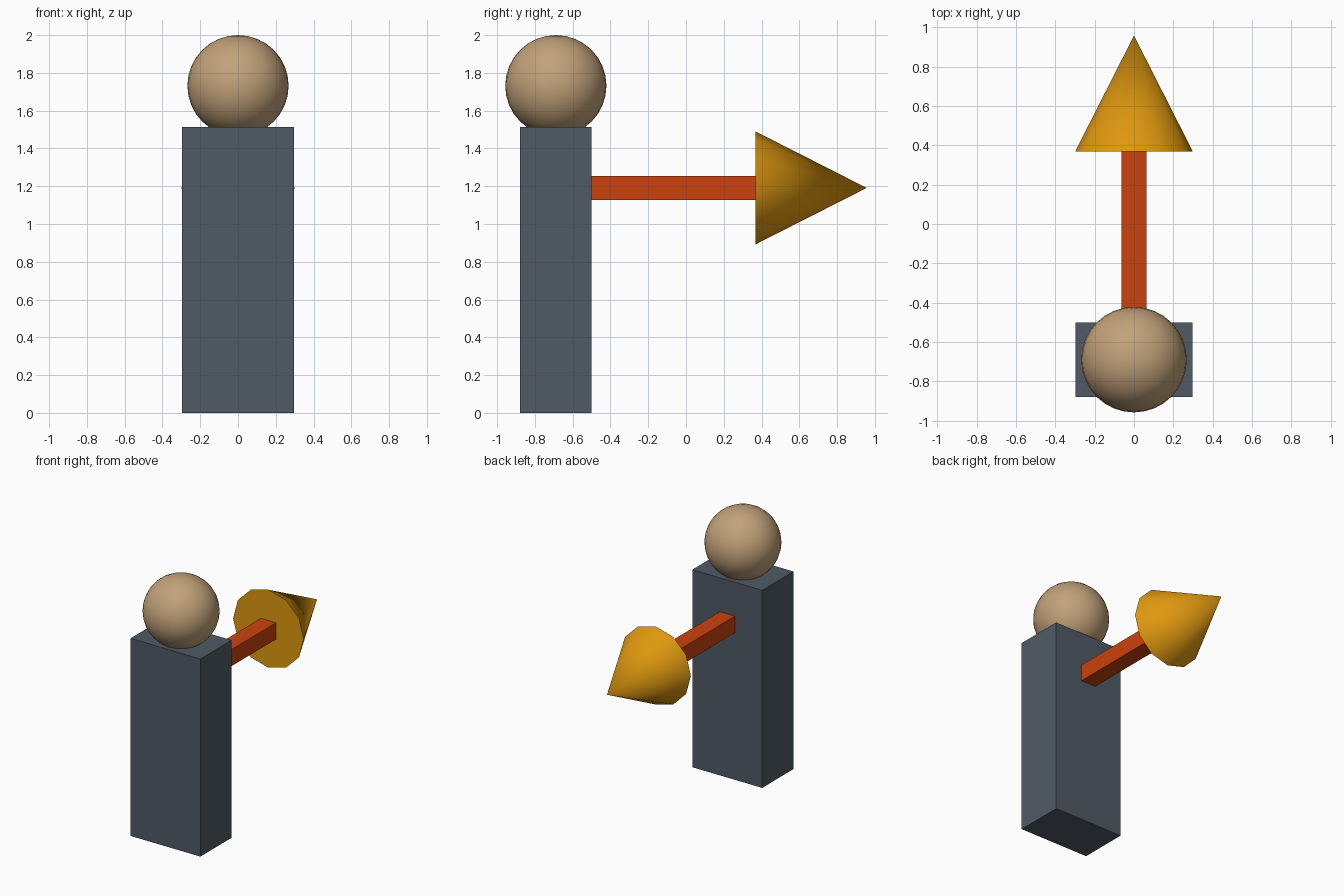
import bpy
import math

if "Cube" in bpy.data.objects:
    bpy.data.objects.remove(bpy.data.objects["Cube"])


def material(name, hex_code):
    """Flat material from an sRGB hex colour."""
    def linear(c):
        c /= 255
        return c / 12.92 if c <= 0.04045 else ((c + 0.055) / 1.055) ** 2.4
    m = bpy.data.materials.new(name)
    m.diffuse_color = (*[linear(int(hex_code[i:i + 2], 16)) for i in (0, 2, 4)], 1)
    m.use_nodes = True
    m.node_tree.nodes["Principled BSDF"].inputs["Base Color"].default_value = m.diffuse_color
    return m


def finish(name, mat):
    obj = bpy.context.object
    obj.name = name
    obj.data.materials.append(mat)
    return obj


def box(name, mat, low, high):
    centre = [(a + b) / 2 for a, b in zip(low, high)]
    size = [b - a for a, b in zip(low, high)]
    bpy.ops.mesh.primitive_cube_add(size=1, location=centre)
    obj = finish(name, mat)
    obj.scale = size
    bpy.ops.object.transform_apply(location=False, rotation=False, scale=True)


slate = material("slate grey", "505A66")
tan = material("tan", "C2A27A")
red = material("orange red", "CB420E")
amber = material("amber", "DF980F")

# Upright body block
box("body", slate, (-0.296, -0.878, 0), (0.296, -0.5, 1.514))

# Round head, sunk slightly into the body top
bpy.ops.mesh.primitive_uv_sphere_add(segments=32, ring_count=16, radius=0.268,
                                     location=(0, -0.689, 1.732))
finish("head", tan)
bpy.ops.object.shade_smooth()

# Square shaft reaching backwards from the body
box("arrow_shaft", red, (-0.064, -0.5, 1.127), (0.064, 0.368, 1.254))

# Twelve-sided arrow tip pointing to +y
bpy.ops.mesh.primitive_cone_add(vertices=12, radius1=0.299, radius2=0, depth=0.589,
                                location=(0, 0.6625, 1.191),
                                rotation=(-math.pi / 2, 0, 0))
finish("arrow_tip", amber)
bpy.ops.object.shade_smooth_by_angle(angle=math.radians(35))
